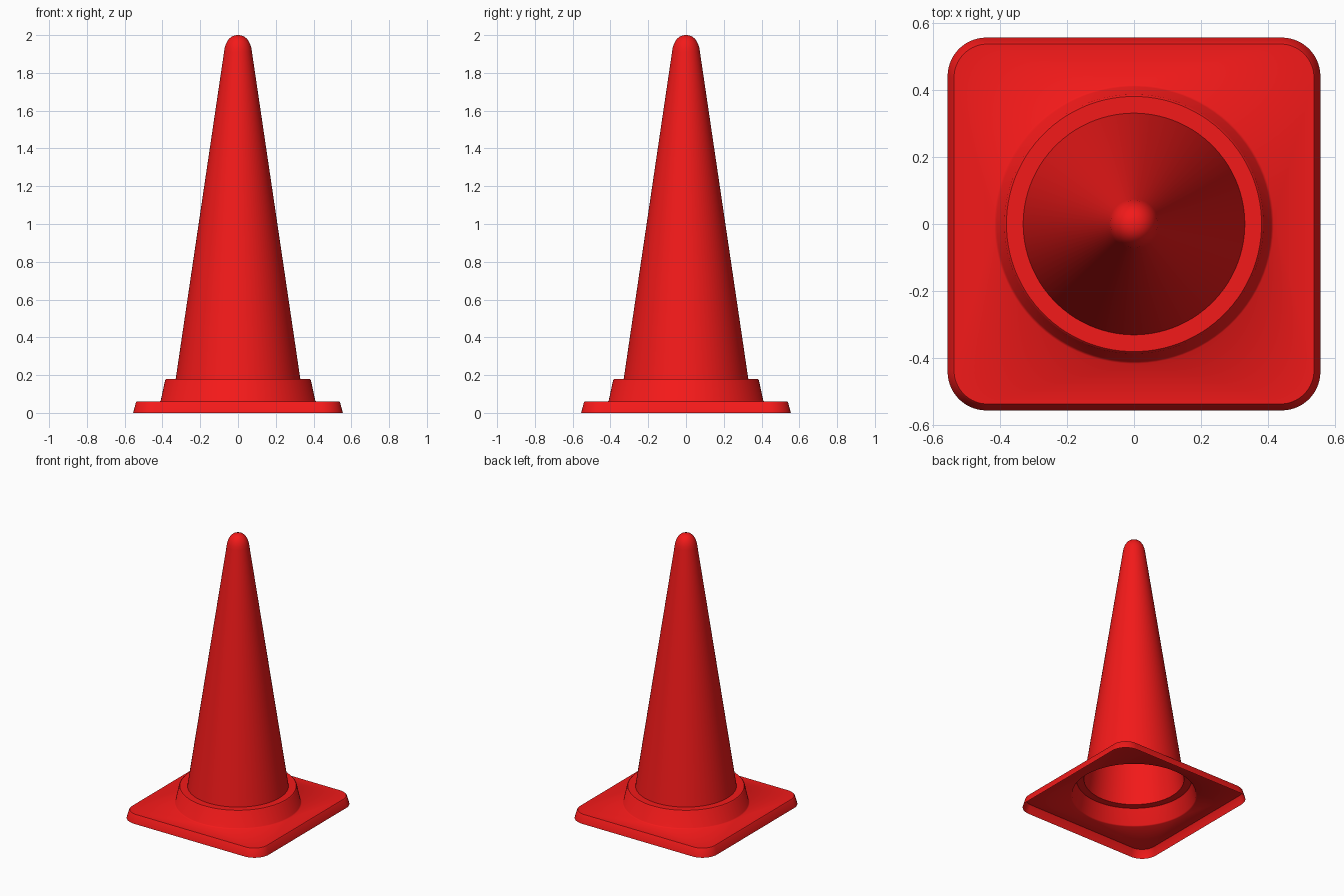
import bpy, bmesh
from math import sin, cos, pi

if "Cube" in bpy.data.objects:
    bpy.data.objects.remove(bpy.data.objects["Cube"])

N = 96        # points in every ring
Q = N // 4    # points per quarter


def circle(r, z):
    return [(r * cos(2 * pi * (i + 0.5) / N), r * sin(2 * pi * (i + 0.5) / N), z)
            for i in range(N)]


def rounded_square(half, r, z):
    pts = []
    for k in range(4):
        sx, sy = ((1, 1), (-1, 1), (-1, -1), (1, -1))[k]
        for i in range(Q):
            a = (k + i / (Q - 1)) * pi / 2
            pts.append((sx * (half - r) + r * cos(a), sy * (half - r) + r * sin(a), z))
    return pts


def loft(name, rings, mat, apex=None):
    """Skin consecutive rings into an open shell, optionally closed at an apex."""
    bm = bmesh.new()
    loops = [[bm.verts.new(p) for p in ring] for ring in rings]
    for a, b in zip(loops, loops[1:]):
        for i in range(N):
            j = (i + 1) % N
            bm.faces.new((a[i], a[j], b[j], b[i]))
    if apex:
        tip = bm.verts.new(apex)
        for i in range(N):
            bm.faces.new((loops[-1][i], loops[-1][(i + 1) % N], tip))
    me = bpy.data.meshes.new(name)
    bm.to_mesh(me)
    bm.free()
    me.materials.append(mat)
    ob = bpy.data.objects.new(name, me)
    bpy.context.collection.objects.link(ob)
    bpy.ops.object.select_all(action='DESELECT')
    ob.select_set(True)
    bpy.context.view_layer.objects.active = ob
    bpy.ops.object.shade_smooth_by_angle(angle=pi / 4)
    return ob


red = bpy.data.materials.new("red_plastic")
red.diffuse_color = (0.9, 0.01, 0.01, 1)
red.use_nodes = True
red.node_tree.nodes["Principled BSDF"].inputs["Base Color"].default_value = red.diffuse_color

# Hollow square foot with the round collar rising from it
loft("base_and_collar", [
    rounded_square(0.555, 0.115, 0),
    rounded_square(0.541, 0.105, 0.054),
    rounded_square(0.536, 0.10, 0.06),
    circle(0.416, 0.06),
    circle(0.409, 0.066),
    circle(0.386, 0.174),
    circle(0.380, 0.18),
    circle(0.330, 0.18),
], red)

# Tapered hollow body with a domed tip
body = [(0.330, 0.18), (0.074, 1.91), (0.070, 1.935), (0.061, 1.960),
        (0.048, 1.980), (0.032, 1.993), (0.015, 1.999)]
loft("cone_body", [circle(r, z) for r, z in body], red, apex=(0, 0, 2.0))
